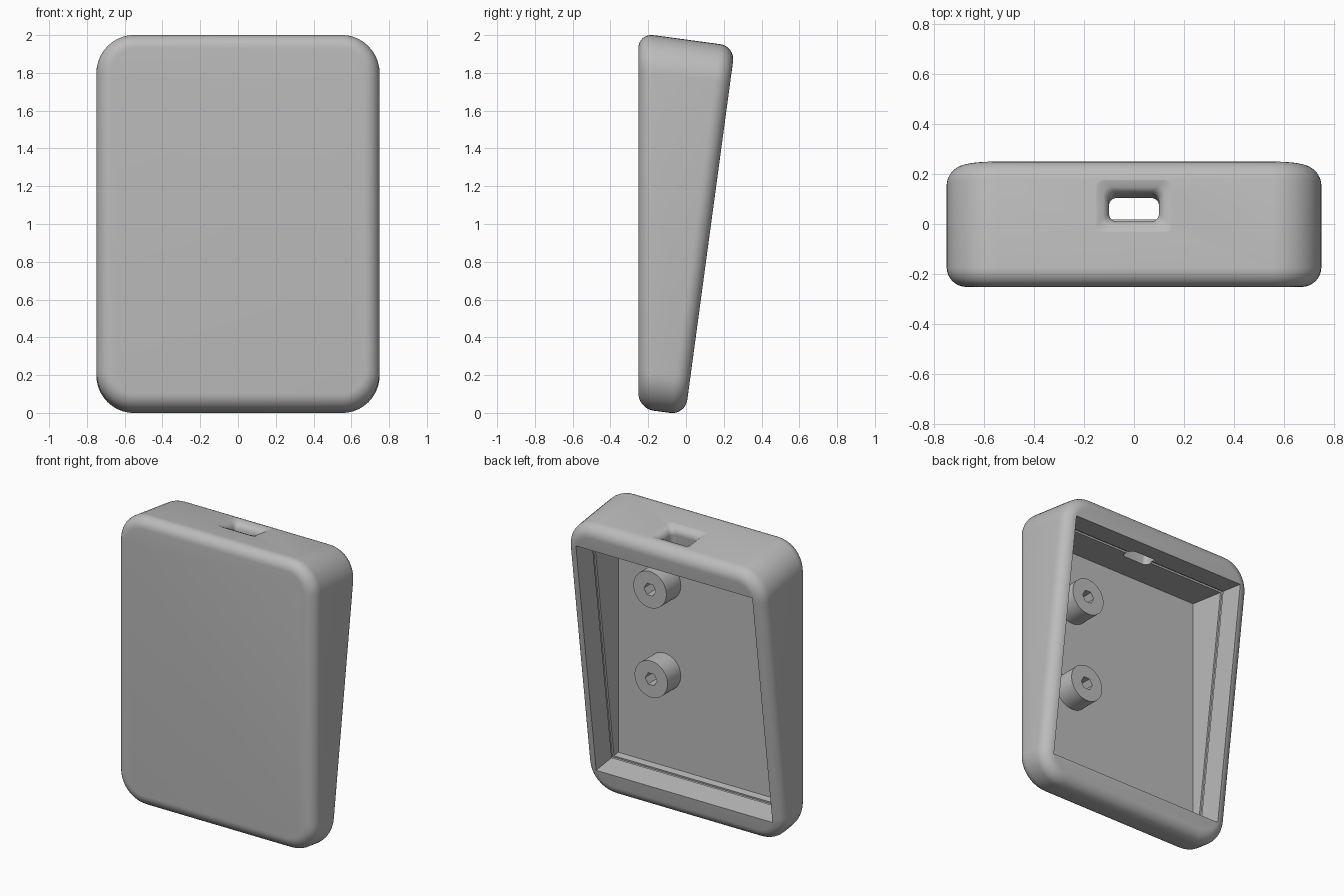
import bpy
import bmesh
from math import sin, cos, pi, radians, sqrt
from mathutils import Vector, Matrix

cube = bpy.data.objects.get("Cube")
if cube:
    bpy.data.objects.remove(cube)

TILT = radians(7.7)
UP = Vector((0, sin(TILT), cos(TILT)))        # along the slanted back
IN = Vector((0, -cos(TILT), sin(TILT)))       # into the case from the back
ORIGIN = Vector((0, -0.0025, 0))
FRONT, FLOOR = -0.252, -0.222

grey = bpy.data.materials.new("light grey plastic")
grey.use_nodes = True
grey.diffuse_color = (0.5, 0.5, 0.5, 1)
grey.node_tree.nodes["Principled BSDF"].inputs["Base Color"].default_value = (0.5, 0.5, 0.5, 1)


def point(x, s, d):
    return ORIGIN + Vector((x, 0, 0)) + UP * s + IN * d


def at_plane(x, s, y):
    """Point reached by going inward from the back until the plane y."""
    return point(x, s, (ORIGIN.y + s * sin(TILT) - y) / cos(TILT))


def rounded_rect(hx, hy, r, steps):
    pts = []
    for i, (sx, sy) in enumerate([(1, 1), (-1, 1), (-1, -1), (1, -1)]):
        for k in range(steps + 1):
            a = (i + k / steps) * pi / 2
            pts.append((sx * (hx - r) + r * cos(a), sy * (hy - r) + r * sin(a)))
    return pts


def loft(name, rings, bevel=0):
    bm = bmesh.new()
    loops = [[bm.verts.new(p) for p in ring] for ring in rings]
    n = len(loops[0])
    for a, b in zip(loops, loops[1:]):
        for i in range(n):
            j = (i + 1) % n
            bm.faces.new((a[i], a[j], b[j], b[i]))
    caps = [bm.faces.new(loops[0]), bm.faces.new(loops[-1])]
    bmesh.ops.recalc_face_normals(bm, faces=bm.faces[:])
    if bevel:
        rim = [e for f in caps for e in f.edges]
        bmesh.ops.bevel(bm, geom=rim, offset=bevel, segments=8, profile=0.5, affect='EDGES')
    mesh = bpy.data.meshes.new(name)
    bm.to_mesh(mesh)
    bm.free()
    mesh.materials.append(grey)
    obj = bpy.data.objects.new(name, mesh)
    bpy.context.collection.objects.link(obj)
    return obj


def activate(obj):
    bpy.ops.object.select_all(action='DESELECT')
    obj.select_set(True)
    bpy.context.view_layer.objects.active = obj


def cut(obj, cutter):
    mod = obj.modifiers.new("cut", 'BOOLEAN')
    mod.operation = 'DIFFERENCE'
    mod.solver = 'EXACT'
    mod.object = cutter
    activate(obj)
    bpy.ops.object.modifier_apply(modifier=mod.name)
    bpy.data.objects.remove(cutter)


def smooth(obj, angle=30):
    activate(obj)
    bpy.ops.object.shade_smooth_by_angle(angle=radians(angle))


# Wedge-shaped case with rounded corners and filleted rims
BOTTOM, TOP = -0.011, 1.959
mid = (TOP + BOTTOM) / 2
outline = [(x, s + mid) for x, s in rounded_rect(0.75, (TOP - BOTTOM) / 2, 0.2, 10)]
case = loft("case", [[point(x, s, 0) for x, s in outline],
                     [at_plane(x, s, FRONT) for x, s in outline]], bevel=0.08)


# Sharp-cornered cavity open at the back, with a snap groove round its walls
def cavity_rect(grow=0):
    hx, hs = 0.67 + grow, 0.82 + grow
    return [(hx, mid + hs), (-hx, mid + hs), (-hx, mid - hs), (hx, mid - hs)]


levels = [(-0.1, 0), (0.17, 0), (0.17, 0.012), (0.195, 0.012), (0.195, 0)]
rings = [[point(x, s, d) for x, s in cavity_rect(g)] for d, g in levels]
rings.append([at_plane(x, s, FLOOR) for x, s in cavity_rect()])
cut(case, loft("cavity_cutter", rings))

# Cable slot through the top wall, flared at its mouth
FLARE = 0.05
slot_rings = []
for depth in [-0.02] + [FLARE * k / 6 for k in range(7)] + [0.3]:
    h = min(max(depth, 0), FLARE) / FLARE
    grow = FLARE * (1 - sqrt(1 - (1 - h) ** 2))
    slot_rings.append([point(x, TOP - depth, 0.19 + d)
                       for x, d in rounded_rect(0.1 + grow, 0.055 + grow, 0.03, 5)])
cut(case, loft("slot_cutter", slot_rings))
smooth(case)


# Screw bosses on the cavity floor, each with a hexagonal socket
def circle(x, z, y, r, n):
    return [Vector((x + r * cos(2 * pi * k / n), y, z + r * sin(2 * pi * k / n)))
            for k in range(n)]


for name, z, face in [("upper_boss", 1.455, -0.065), ("lower_boss", 0.835, -0.078)]:
    boss = loft(name, [circle(0.32, z, y, 0.125, 48) for y in (FLOOR - 0.005, face)])
    cut(boss, loft("socket_cutter", [circle(0.32, z, y, 0.045, 6)
                                     for y in (FLOOR + 0.01, face + 0.05)]))
    smooth(boss)
